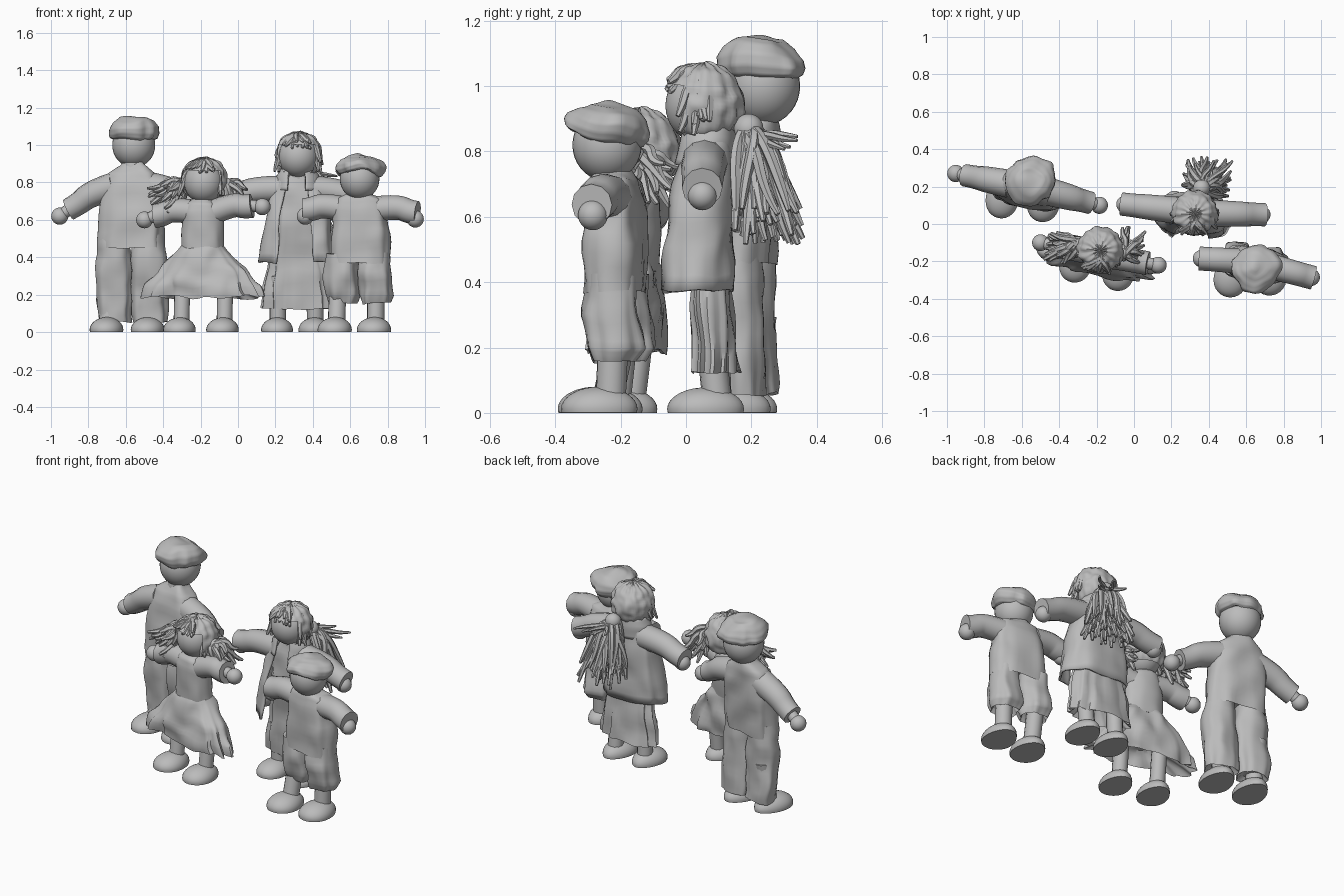
import bpy, bmesh, math, random
from mathutils import Matrix, Vector, noise

random.seed(4)
if "Cube" in bpy.data.objects:
    bpy.data.objects.remove(bpy.data.objects["Cube"])

GREY = (0.5, 0.5, 0.5, 1)
clay = bpy.data.materials.new("clay_grey")
clay.use_nodes = True
clay.diffuse_color = GREY
clay.node_tree.nodes["Principled BSDF"].inputs["Base Color"].default_value = GREY


def finish(ob, place):
    bpy.context.collection.objects.link(ob)
    ob.data.materials.append(clay)
    ob.matrix_world = place
    bpy.ops.object.select_all(action="DESELECT")
    ob.select_set(True)
    bpy.context.view_layer.objects.active = ob
    if ob.type == "CURVE":
        bpy.ops.object.convert(target="MESH")
    bpy.ops.object.shade_smooth_by_angle(angle=math.radians(50))
    return ob


def mesh_object(name, bm, place):
    bmesh.ops.recalc_face_normals(bm, faces=bm.faces)
    me = bpy.data.meshes.new(name)
    bm.to_mesh(me)
    bm.free()
    return finish(bpy.data.objects.new(name, me), place)


def loft(name, place, rows, folds=0, amp=0.0, cx=0.0, power=2.3, gap=0.0, bumps=0.006, n=48):
    """Stack rounded cross-sections (z, rx, ry, y offset), with cloth folds growing downward."""
    bm = bmesh.new()
    rings, steps = [], 4
    dense = [[a + (b - a) * i / steps for a, b in zip(p, q)]
             for p, q in zip(rows, rows[1:]) for i in range(steps)] + [list(rows[-1])]
    top, low = max(r[0] for r in rows), min(r[0] for r in rows)
    for z, rx, ry, oy in dense:
        down = (top - z) / (top - low)
        ring = []
        for i in range(n):
            a = -math.pi / 2 + gap + (2 * math.pi - 2 * gap) * i / (n - 1 if gap else n)
            c, s = math.cos(a), math.sin(a)
            f = 1 + amp * down * (math.sin(folds * a + rx) + 0.5 * math.sin((folds + 4) * a + 2))
            x = cx + rx * f * math.copysign(abs(c) ** (2 / power), c)
            y = oy + ry * f * math.copysign(abs(s) ** (2 / power), s)
            p = Vector((x, y, z))
            ring.append(bm.verts.new(p + noise.noise_vector((p + place.translation) * 9) * bumps))
        rings.append(ring)
    for r, q in zip(rings, rings[1:]):
        for i in range(n - 1 if gap else n):
            j = (i + 1) % n
            bm.faces.new((r[i], r[j], q[j], q[i]))
    if not gap:
        bm.faces.new(rings[0])
        bm.faces.new(rings[-1])
    ob = mesh_object(name, bm, place)
    if gap:
        ob.modifiers.new("cloth", "SOLIDIFY").thickness = 0.012
    return ob


def ball(name, place, centre, size, rule=None, keep=None, seg=32):
    """Sphere, optionally reshaped by a vertex rule and trimmed by a face test."""
    bm = bmesh.new()
    bmesh.ops.create_uvsphere(bm, u_segments=seg, v_segments=seg // 2 + 2, radius=1)
    if keep:
        drop = [f for f in bm.faces if not keep(f.calc_center_median())]
        bmesh.ops.delete(bm, geom=drop, context="FACES")
    for v in bm.verts:
        p = rule(v.co.copy()) if rule else v.co
        v.co = Vector(a * b for a, b in zip(p, size)) + Vector(centre)
    return mesh_object(name, bm, place)


def tubes(name, place, paths, sides=4):
    """Round tapering tubes; each path is a list of (point, radius)."""
    cu = bpy.data.curves.new(name, "CURVE")
    cu.dimensions = "3D"
    cu.bevel_depth, cu.bevel_resolution, cu.resolution_u = 1, sides, 4
    cu.use_fill_caps = True
    for path in paths:
        sp = cu.splines.new("NURBS")
        sp.points.add(len(path) - 1)
        sp.order_u, sp.use_endpoint_u = 3, True
        for pt, (co, r) in zip(sp.points, path):
            pt.co, pt.radius = (*co, 1), r
    return finish(bpy.data.objects.new(name, cu), place)


def strands(name, place, root, tip, spread, count, thick=0.011, arch=0.05):
    """Bundle of yarn hair fanning from a root to scattered tips."""
    paths = []
    for _ in range(count):
        jitter = lambda k: Vector(random.uniform(-k * s, k * s) for s in spread)
        a = Vector(root) + jitter(0.2)
        b = Vector(tip) + jitter(1)
        m = a.lerp(b, 0.4) + Vector((0, 0, arch)) + jitter(0.25)
        paths.append([(a, thick), (m, thick * 1.2), (a.lerp(b, 0.75) + jitter(0.15), thick), (b, thick * 0.5)])
    return tubes(name, place, paths, 1)


def shoe_rule(p):
    """Flat sole, widest near the ground, broad at the toe."""
    return Vector((p.x * (1 - 0.15 * p.y), p.y, max(p.z, -0.18) + 0.18))


def arms(who, place, hands, shoulder, wide, cuff, hand_r, reach, lift=0.0):
    inv = place.inverted()
    for side, tag, hand in ((-1, "right", hands[0]), (1, "left", hands[1])):
        h = inv @ Vector(hand)
        s = Vector((side * shoulder[0], 0, shoulder[1]))
        end = s.lerp(h, reach) + Vector((0, 0, lift))
        mid = s.lerp(end, 0.5) + Vector((0, 0, 0.025))
        tubes(f"{who}_{tag}_sleeve", place, [[(s, wide), (mid, wide * 0.95), (s.lerp(end, 0.8), cuff), (end, cuff)]])
        tubes(f"{who}_{tag}_forearm", place, [[(mid, hand_r * 0.7), (h, hand_r * 0.7)]])
        ball(f"{who}_{tag}_hand", place, h, [hand_r] * 3, seg=20)


def feet(who, place, spots, size, leg_r, leg_top):
    inv = place.inverted()
    for tag, spot in zip(("right", "left"), spots):
        f = inv @ Vector((*spot, 0))
        ball(f"{who}_{tag}_shoe", place, (f.x, f.y, 0), size, shoe_rule)
        ankle = Vector((f.x, f.y + 0.035, 0.04))
        tubes(f"{who}_{tag}_leg", place, [[(ankle, leg_r), (Vector((f.x, 0.01, leg_top)), leg_r)]])


def trousers(who, place, rows, spacing, shift, folds, amp):
    for s, tag in ((-1, "right"), (1, "left")):
        loft(f"{who}_{tag}_trouser", place, rows, folds, amp, cx=s * spacing + shift, bumps=0.016)


def head(who, place, c, r):
    ball(f"{who}_head", place, c, (r, r, r * 1.05))
    tubes(f"{who}_neck", place, [[((0, 0.01, c[2] - r * 1.5), r * 0.5), (c, r * 0.5)]])


def beret(who, place, c, r, tilt):
    spot = place @ Matrix.Translation(c) @ Matrix.Rotation(tilt, 4, "X")
    rows = [(h * r, w * r, w * r, 0) for h, w in
            ((0.0, 0.7), (-0.16, 0.88), (-0.1, 1.0), (0.08, 1.08), (0.32, 1.06), (0.56, 0.9), (0.76, 0.6), (0.86, 0.12))]
    loft(f"{who}_beret", spot, rows, folds=9, amp=0.035, power=2, bumps=0.024)


def hair_cap(who, place, c, r, depth):
    def rough(p):
        lock = 0.025 * math.sin(14 * math.atan2(p.y, p.x))
        return p * (1.14 + lock + 0.1 * noise.noise(p * 3.5))
    ball(f"{who}_hair", place, c, (r, r, r * 1.03), rough,
         keep=lambda p: p.z > (0.42 if p.y < -0.45 else depth), seg=64)
    # fringe over the forehead and locks beside the face
    strands(f"{who}_fringe", place, (c[0], c[1] - r * 0.35, c[2] + r), (c[0], c[1] - r, c[2] + r * 0.5),
            (r * 0.8, 0.01, 0.02), 16, 0.014, 0.015)
    for s in (-1, 1):
        strands(f"{who}_side_lock_{'left' if s > 0 else 'right'}", place, (c[0] + s * r * 0.7, c[1], c[2] + r * 0.7),
                (c[0] + s * r * 1.05, c[1] - r * 0.2, c[2] - r * 0.6), (0.015, 0.05, 0.03), 12, 0.014, 0.03)


def frame(x, y, degrees):
    return Matrix.Translation((x, y, 0)) @ Matrix.Rotation(math.radians(degrees), 4, "Z")


# tall man: long trousers, straight shirt, beret
man = frame(-0.565, 0.195, -11)
feet("man", man, ((-0.7, 0.155), (-0.48, 0.135)), (0.088, 0.126, 0.068), 0.05, 0.3)
trousers("man", man, [(0.09, 0.05, 0.05, 0), (0.055, 0.09, 0.068, 0), (0.2, 0.1, 0.07, -0.01),
         (0.38, 0.096, 0.08, -0.02), (0.52, 0.08, 0.07, -0.02)], 0.096, 0, 5, 0.05)
loft("man_shirt", man, [(0.5, 0.1, 0.06, -0.02), (0.455, 0.178, 0.09, -0.02), (0.62, 0.17, 0.095, -0.015),
     (0.78, 0.165, 0.085, 0), (0.85, 0.13, 0.075, 0.01), (0.895, 0.06, 0.06, 0.02), (0.91, 0.05, 0.05, 0.02)],
     6, 0.03, power=2.7, bumps=0.014)
arms("man", man, ((-0.953, 0.27, 0.62), (-0.185, 0.1, 0.66)), (0.1, 0.78), 0.075, 0.06, 0.046, 0.84, 0.01)
head("man", man, (0, 0.04, 1.0), 0.115)
beret("man", man, (0, 0.037, 1.05), 0.122, -0.04)

# boy: short gathered trousers, boxy shirt, beret tipped back
boy = frame(0.655, -0.215, -10)
feet("boy", boy, ((0.52, -0.275), (0.73, -0.265)), (0.09, 0.118, 0.068), 0.047, 0.3)
trousers("boy", boy, [(0.22, 0.045, 0.05, 0), (0.155, 0.072, 0.07, 0.01), (0.2, 0.09, 0.09, 0.015),
         (0.3, 0.09, 0.09, 0), (0.42, 0.08, 0.08, 0)], 0.09, -0.012, 6, 0.06)
loft("boy_shirt", boy, [(0.42, 0.1, 0.06, 0), (0.37, 0.162, 0.09, 0), (0.52, 0.155, 0.095, 0), (0.65, 0.145, 0.08, 0),
     (0.715, 0.12, 0.068, -0.005), (0.738, 0.065, 0.055, -0.01), (0.75, 0.05, 0.045, -0.01)],
     5, 0.03, power=2.8, bumps=0.014)
arms("boy", boy, ((0.36, -0.185, 0.62), (0.948, -0.285, 0.605)), (0.1, 0.66), 0.068, 0.064, 0.046, 1.06, 0.035)
head("boy", boy, (0, -0.027, 0.82), 0.106)
beret("boy", boy, (0, -0.025, 0.852), 0.117, -0.2)

# woman: long skirt, open jacket with collar, ponytail
woman = frame(0.32, 0.065, -5)
feet("woman", woman, ((0.21, 0.06), (0.41, 0.06)), (0.084, 0.118, 0.066), 0.045, 0.3)
loft("woman_dress", woman, [(0.2, 0.1, 0.04, 0.025), (0.125, 0.195, 0.068, 0.025), (0.26, 0.18, 0.064, 0.02),
     (0.42, 0.15, 0.06, 0.01), (0.6, 0.12, 0.07, -0.01), (0.76, 0.12, 0.07, 0), (0.84, 0.06, 0.055, 0)],
     11, 0.07, bumps=0.014)
loft("woman_jacket", woman, [(0.375, 0.205, 0.112, -0.03), (0.55, 0.178, 0.106, -0.022), (0.7, 0.155, 0.095, -0.01),
     (0.8, 0.13, 0.08, 0), (0.855, 0.075, 0.068, 0.005)], 6, 0.03, power=2.7, gap=0.38, bumps=0.016)
loft("woman_collar", woman, [(0.76, 0.12, 0.095, -0.01), (0.83, 0.115, 0.088, 0), (0.88, 0.09, 0.08, 0.005)],
     power=2.2, gap=0.4)
arms("woman", woman, ((-0.05, 0.105, 0.69), (0.685, 0.05, 0.665)), (0.09, 0.765), 0.072, 0.062, 0.045, 1.06, 0.03)
head("woman", woman, (0.005, -0.02, 0.94), 0.108)
hair_cap("woman", woman, (0.005, -0.01, 0.945), 0.108, -0.75)
strands("woman_ponytail", woman, (0.03, 0.13, 0.87), (0.05, 0.2, 0.57), (0.13, 0.1, 0.065), 75, 0.016, 0.07)
strands("woman_loose_strands", woman, (0.04, 0.13, 0.86), (0.08, 0.28, 0.83), (0.12, 0.03, 0.03), 6, 0.011, 0.0)
ball("woman_hair_tie", woman, (0.03, 0.13, 0.87), (0.045, 0.045, 0.045))

# girl: wide flat dress, puff sleeves, two bunches
girl = frame(-0.19, -0.16, -12)
feet("girl", girl, ((-0.31, -0.2), (-0.08, -0.245)), (0.085, 0.114, 0.066), 0.043, 0.35)
loft("girl_skirt", girl, [(0.27, 0.1, 0.04, -0.02), (0.185, 0.325, 0.09, -0.02), (0.25, 0.3, 0.095, -0.02),
     (0.35, 0.225, 0.088, -0.01), (0.43, 0.15, 0.075, 0), (0.47, 0.11, 0.06, 0)], 13, 0.055, bumps=0.024, n=72)
loft("girl_bodice", girl, [(0.43, 0.118, 0.07, 0), (0.55, 0.112, 0.078, 0), (0.64, 0.11, 0.075, 0),
     (0.69, 0.085, 0.065, 0), (0.71, 0.05, 0.045, 0)], 5, 0.02, bumps=0.01)
arms("girl", girl, ((-0.5, -0.1, 0.6), (0.13, -0.22, 0.67)), (0.07, 0.645), 0.066, 0.064, 0.045, 0.78, 0.01)
head("girl", girl, (0.005, 0.01, 0.8), 0.105)
hair_cap("girl", girl, (0.005, 0.02, 0.805), 0.11, -0.6)
for s, tag, cx, tip in ((-1, "right", -0.12, (-0.22, -0.01, 0.71)), (1, "left", 0.125, (0.165, 0.09, 0.7))):
    strands(f"girl_{tag}_bunch", girl, (cx, 0.035, 0.79), tip, (0.075, 0.09, 0.075), 42, 0.015, 0.03)
    ball(f"girl_{tag}_hair_tie", girl, (cx, 0.035, 0.79), (0.035, 0.035, 0.035))
